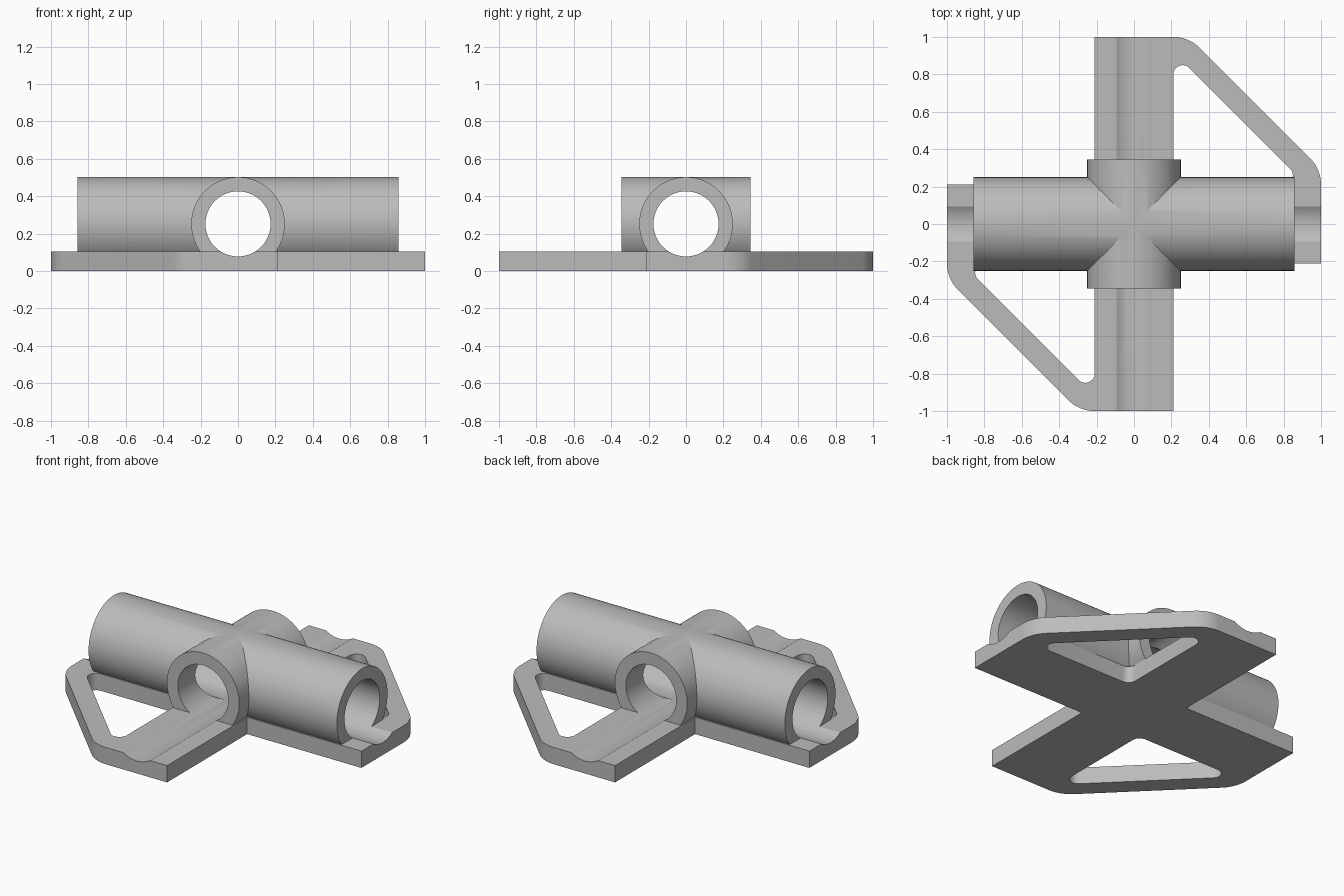
import bpy, bmesh
from math import pi, tan
from mathutils import Vector, Matrix

if "Cube" in bpy.data.objects:
    bpy.data.objects.remove(bpy.data.objects["Cube"], do_unlink=True)

AXIS_Z = 0.252    # height of both pipe axes
OUTER, BORE = 0.25, 0.174
HALF = 0.21       # half width of the base arms
PLATE = 0.105     # base thickness

grey = bpy.data.materials.new("plain grey")
grey.use_nodes = True
colour = (0.5, 0.5, 0.5, 1)
grey.diffuse_color = colour
grey.node_tree.nodes["Principled BSDF"].inputs["Base Color"].default_value = colour


def finish(bm, name):
    bmesh.ops.recalc_face_normals(bm, faces=bm.faces)
    mesh = bpy.data.meshes.new(name)
    bm.to_mesh(mesh)
    bm.free()
    mesh.materials.append(grey)
    ob = bpy.data.objects.new(name, mesh)
    bpy.context.collection.objects.link(ob)
    return ob


def cylinder(name, radius, half_length, axis):
    bm = bmesh.new()
    turn = Matrix.Rotation(pi / 2, 4, "Y" if axis == "X" else "X")
    bmesh.ops.create_cone(bm, cap_ends=True, segments=96, radius1=radius, radius2=radius,
                          depth=2 * half_length, matrix=Matrix.Translation((0, 0, AXIS_Z)) @ turn)
    return finish(bm, name)


def rounded(corners, steps=10):
    """Outline from (x, y, fillet radius) corners."""
    points = []
    for i, (x, y, r) in enumerate(corners):
        p = Vector((x, y))
        if r == 0:
            points.append(p)
            continue
        a = (Vector(corners[i - 1][:2]) - p).normalized()
        b = (Vector(corners[(i + 1) % len(corners)][:2]) - p).normalized()
        half = a.angle(b) / 2
        start, end = p + a * r / tan(half), p + b * r / tan(half)
        centre = p + (a + b).normalized() * (start - p).length / abs((a + b).normalized().dot(a))
        u, v = start - centre, end - centre
        sweep = u.angle_signed(v)
        for k in range(steps + 1):
            # angle_signed is clockwise positive
            points.append(centre + Matrix.Rotation(-sweep * k / steps, 2) @ u)
    return points


def slab(name, corners, z0, z1):
    bm = bmesh.new()
    face = bm.faces.new([bm.verts.new((p.x, p.y, z0)) for p in rounded(corners)])
    new = bmesh.ops.extrude_face_region(bm, geom=[face])["geom"]
    bmesh.ops.translate(bm, vec=(0, 0, z1 - z0),
                        verts=[g for g in new if isinstance(g, bmesh.types.BMVert)])
    return finish(bm, name)


def combine(body, other, operation):
    mod = body.modifiers.new(operation.lower(), "BOOLEAN")
    mod.operation, mod.object, mod.solver = operation, other, "EXACT"
    bpy.context.view_layer.objects.active = body
    bpy.ops.object.modifier_apply(modifier=mod.name)
    bpy.data.objects.remove(other, do_unlink=True)


def both_sides(corners):
    """Corner lists for one side and its half turn."""
    return corners, [(-x, -y, r) for x, y, r in corners]


# Cross-shaped base with two diagonal braces
half_a, half_b = both_sides([(HALF, -HALF, 0), (1, -HALF, 0), (1, 0.293, 0.2),
                             (0.293, 1, 0.2), (-HALF, 1, 0)])
joint = slab("pipe_cross_joint", half_a + half_b, 0, PLATE)

# Triangular openings behind the braces
reach = 1.13 - HALF
for hole in both_sides([(HALF, HALF, 0.05), (reach, HALF, 0.05), (HALF, reach, 0.05)]):
    combine(joint, slab("opening_cutter", hole, -0.1, 0.3), "DIFFERENCE")

# Long and short pipe sleeves
combine(joint, cylinder("long_sleeve", OUTER, 0.858, "X"), "UNION")
combine(joint, cylinder("short_sleeve", OUTER, 0.345, "Y"), "UNION")

# Bores, which also groove the base arms
for axis in "XY":
    combine(joint, cylinder("bore_cutter", BORE, 1.2, axis), "DIFFERENCE")

bpy.ops.object.select_all(action="DESELECT")
joint.select_set(True)
bpy.context.view_layer.objects.active = joint
bpy.ops.object.shade_smooth_by_angle(angle=pi / 8)
